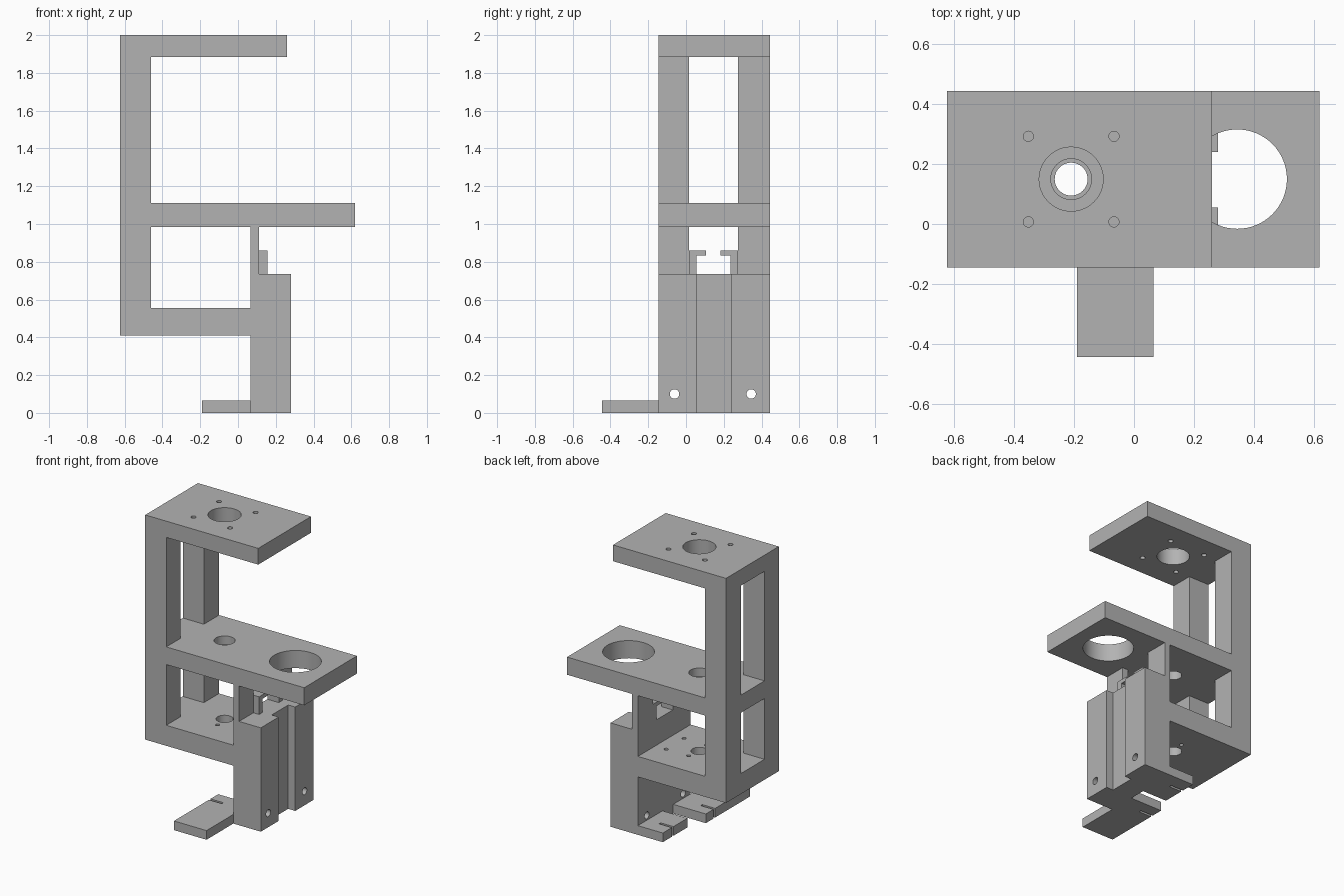
import bpy, bmesh, math
from mathutils import Matrix, Vector

cube = bpy.data.objects.get("Cube")
if cube:
    bpy.data.objects.remove(cube, do_unlink=True)

# One plain grey for the whole bracket
grey = bpy.data.materials.new("plain grey")
grey.use_nodes = True
grey.diffuse_color = (0.45, 0.45, 0.45, 1)
grey.node_tree.nodes["Principled BSDF"].inputs["Base Color"].default_value = (0.45, 0.45, 0.45, 1)

MID = 0.15                    # centre line of the frame in y
FRONT, BACK = -0.145, 0.445   # depth of the frame


def make(name, bm):
    bmesh.ops.recalc_face_normals(bm, faces=bm.faces)
    mesh = bpy.data.meshes.new(name)
    bm.to_mesh(mesh)
    bm.free()
    mesh.materials.append(grey)
    obj = bpy.data.objects.new(name, mesh)
    bpy.context.collection.objects.link(obj)
    return obj


def prism(name, outline, y0, y1):
    """Extrude an (x, z) outline along y."""
    bm = bmesh.new()
    face = bm.faces.new([bm.verts.new((x, y0, z)) for x, z in outline])
    ext = bmesh.ops.extrude_face_region(bm, geom=[face])
    verts = [v for v in ext["geom"] if isinstance(v, bmesh.types.BMVert)]
    bmesh.ops.translate(bm, verts=verts, vec=(0, y1 - y0, 0))
    return make(name, bm)


def box(name, x0, x1, y0, y1, z0, z1):
    return prism(name, [(x0, z0), (x1, z0), (x1, z1), (x0, z1)], y0, y1)


def rod(centre, radius, length, axis="Z", sides=48):
    bm = bmesh.new()
    turn = Matrix.Rotation(math.pi / 2, 4, "Y") if axis == "X" else Matrix()
    bmesh.ops.create_cone(bm, cap_ends=True, segments=sides, radius1=radius, radius2=radius,
                          depth=length, matrix=Matrix.Translation(Vector(centre)) @ turn)
    return make("cutter", bm)


def cut(target, cutter):
    """Subtract the cutter, bake the result and discard the cutter."""
    cutter.hide_render = True
    mod = target.modifiers.new("cut", "BOOLEAN")
    mod.operation, mod.solver, mod.object = "DIFFERENCE", "EXACT", cutter
    bpy.context.view_layer.update()
    dg = bpy.context.evaluated_depsgraph_get()
    mesh = bpy.data.meshes.new_from_object(target.evaluated_get(dg))
    target.modifiers.clear()
    target.data = mesh
    bpy.data.objects.remove(cutter, do_unlink=True)


# Frame: back column, three shelves and the leg in one side profile
frame = prism("frame", [
    (-0.625, 0.41), (0.065, 0.41), (0.065, 0), (0.28, 0), (0.28, 0.735), (0.11, 0.735),
    (0.11, 0.985), (0.62, 0.985), (0.62, 1.11), (-0.46, 1.11), (-0.46, 1.885),
    (0.26, 1.885), (0.26, 2), (-0.625, 2)], FRONT, BACK)

# Lower bay, column windows and the opening in the thin wall
cut(frame, box("cutter", -0.46, 0.065, -0.3, 0.6, 0.555, 0.985))
for z0, z1 in ((0.555, 0.985), (1.11, 1.885)):
    cut(frame, box("cutter", -0.7, -0.4, 0.015, 0.275, z0, z1))
cut(frame, box("cutter", 0.03, 0.2, 0.015, 0.275, 0.735, 0.985))

# Vertical groove in the leg
cut(frame, box("cutter", 0.225, 0.4, 0.055, 0.24, -0.1, 0.8))

# Shaft bores through the shelves, the middle one stepped, and the large round opening
SHAFT = -0.21
cut(frame, rod((SHAFT, MID, 1.95), 0.107, 0.3))
cut(frame, rod((SHAFT, MID, 0.75), 0.055, 0.9))
cut(frame, rod((SHAFT, MID, 1.11), 0.068, 0.12))
cut(frame, rod((0.345, MID, 1.05), 0.166, 0.3, sides=64))

# Screw holes: top shelf, bottom shelf and leg
for side in (-1, 1):
    for dx in (-0.143, 0.143):
        cut(frame, rod((SHAFT + dx, MID + side * 0.143, 1.95), 0.017, 0.3, sides=20))
    for dx in (0.015, 0.19):
        cut(frame, rod((SHAFT + dx, MID + side * 0.1, 0.48), 0.014, 0.3, sides=20))
    cut(frame, rod((0.17, 0.142 + side * 0.203, 0.1), 0.025, 0.4, axis="X", sides=24))

# Hooked guides standing in the wall opening
for name, outer, inner, lip in (("front_guide", 0.015, 0.055, 0.107),
                                ("back_guide", 0.275, 0.235, 0.183)):
    bm = bmesh.new()
    section = [(outer, 0.735), (inner, 0.735), (inner, 0.832), (lip, 0.832), (lip, 0.86), (outer, 0.86)]
    face = bm.faces.new([bm.verts.new((0.065, y, z)) for y, z in section])
    ext = bmesh.ops.extrude_face_region(bm, geom=[face])
    bmesh.ops.translate(bm, vec=(0.09, 0, 0),
                        verts=[v for v in ext["geom"] if isinstance(v, bmesh.types.BMVert)])
    make(name, bm)

# Slotted feet behind the leg
for name, x0, y0, y1, slot in (("front_foot", -0.19, -0.445, 0.05, -0.045),
                               ("back_foot", -0.13, 0.17, BACK, 0.335)):
    foot = box(name, x0, 0.065, y0, y1, 0, 0.065)
    cut(foot, box("cutter", x0 - 0.1, x0 + 0.1, slot - 0.009, slot + 0.009, -0.1, 0.2))

# Smooth bores with crisp edges
bpy.ops.object.select_all(action="DESELECT")
frame.select_set(True)
bpy.context.view_layer.objects.active = frame
bpy.ops.object.shade_smooth_by_angle(angle=math.radians(30))
